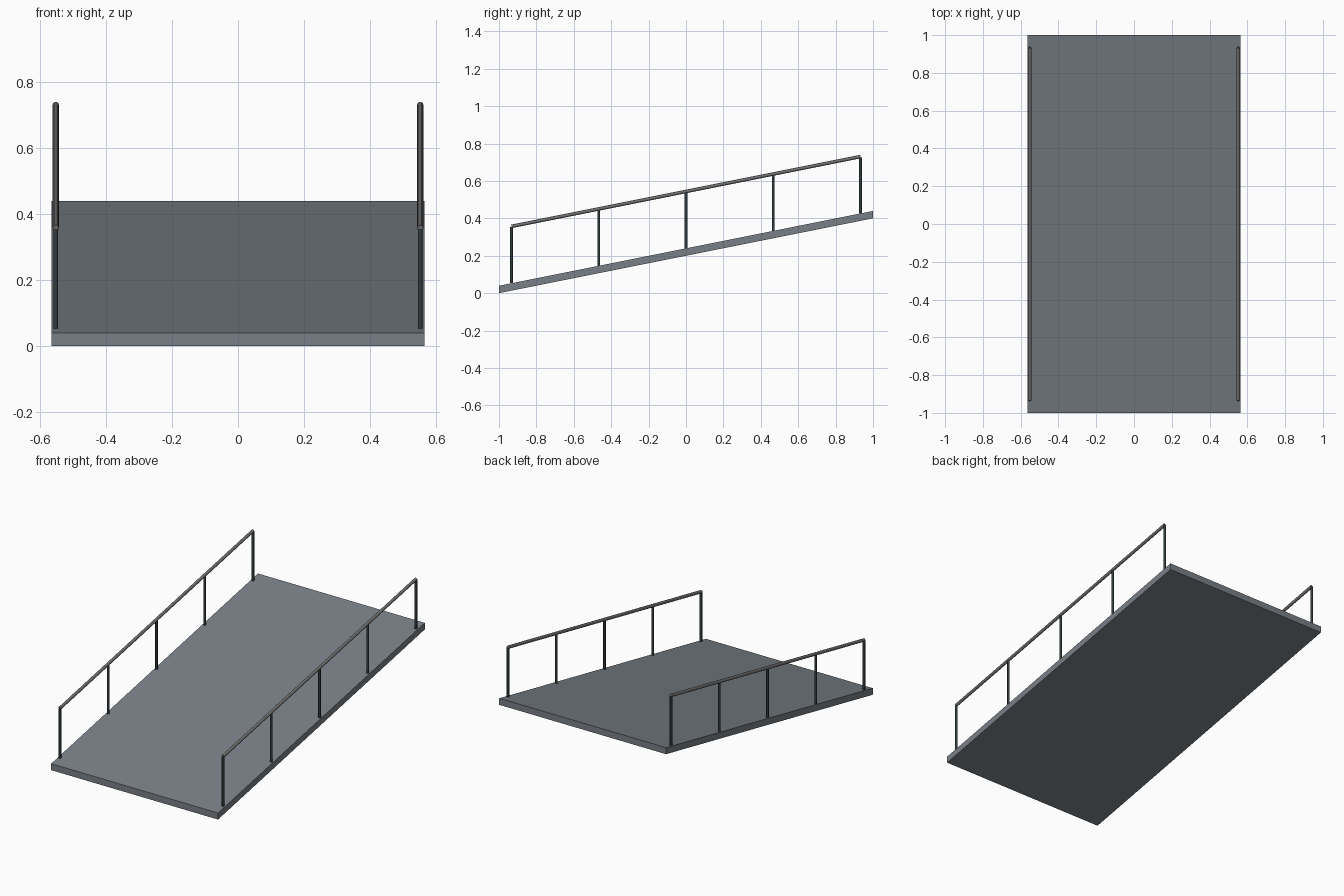
import bpy, bmesh
from mathutils import Vector

if "Cube" in bpy.data.objects:
    bpy.data.objects.remove(bpy.data.objects["Cube"])

HALF_W, RISE, THICK = 0.565, 0.4, 0.04
RAIL_X, RAIL_Y, POST_H, RAIL_H = 0.552, 0.933, 0.3, 0.304


def material(name, colour):
    m = bpy.data.materials.new(name)
    m.use_nodes = True
    m.diffuse_color = (*colour, 1)
    m.node_tree.nodes["Principled BSDF"].inputs["Base Color"].default_value = (*colour, 1)
    return m


def add_object(name, bm, mat):
    mesh = bpy.data.meshes.new(name)
    bmesh.ops.recalc_face_normals(bm, faces=bm.faces)
    bm.to_mesh(mesh)
    bm.free()
    mesh.materials.append(mat)
    ob = bpy.data.objects.new(name, mesh)
    bpy.context.collection.objects.link(ob)
    return ob


def rod(name, start, end, radius, mat, sides):
    a, b = Vector(start), Vector(end)
    bm = bmesh.new()
    bmesh.ops.create_cone(bm, cap_ends=True, segments=sides, radius1=radius,
                          radius2=radius, depth=(b - a).length)
    # Round the sides, keep the end caps flat
    for f in bm.faces:
        f.smooth = len(f.verts) == 4
    for e in bm.edges:
        e.smooth = all(f.smooth for f in e.link_faces)
    ob = add_object(name, bm, mat)
    ob.location = (a + b) / 2
    ob.rotation_euler = (b - a).to_track_quat("Z", "Y").to_euler()


def deck_top(y):
    return THICK + RISE * (y + 1) / 2


deck_grey = material("deck grey", (0.19, 0.216, 0.24))
post_dark = material("post dark steel", (0.03, 0.043, 0.047))
rail_grey = material("rail grey", (0.16, 0.16, 0.16))

# Sloping deck: a slab sheared upwards towards the back
bm = bmesh.new()
bmesh.ops.create_cube(bm, size=2)
for v in bm.verts:
    v.co.x *= HALF_W
    v.co.z = deck_top(v.co.y) - (THICK if v.co.z < 0 else 0)
add_object("ramp_deck", bm, deck_grey)

# Handrail and five posts on each side
for side, sx in (("left", 1), ("right", -1)):
    x = sx * RAIL_X
    for i in range(5):
        y = RAIL_Y * (i / 2 - 1)
        rod(f"{side}_post_{i + 1}", (x, y, deck_top(y)),
            (x, y, deck_top(y) + POST_H), 0.0075, post_dark, 12)
    rod(f"{side}_handrail", (x, -RAIL_Y, deck_top(-RAIL_Y) + RAIL_H),
        (x, RAIL_Y, deck_top(RAIL_Y) + RAIL_H), 0.0095, rail_grey, 12)
